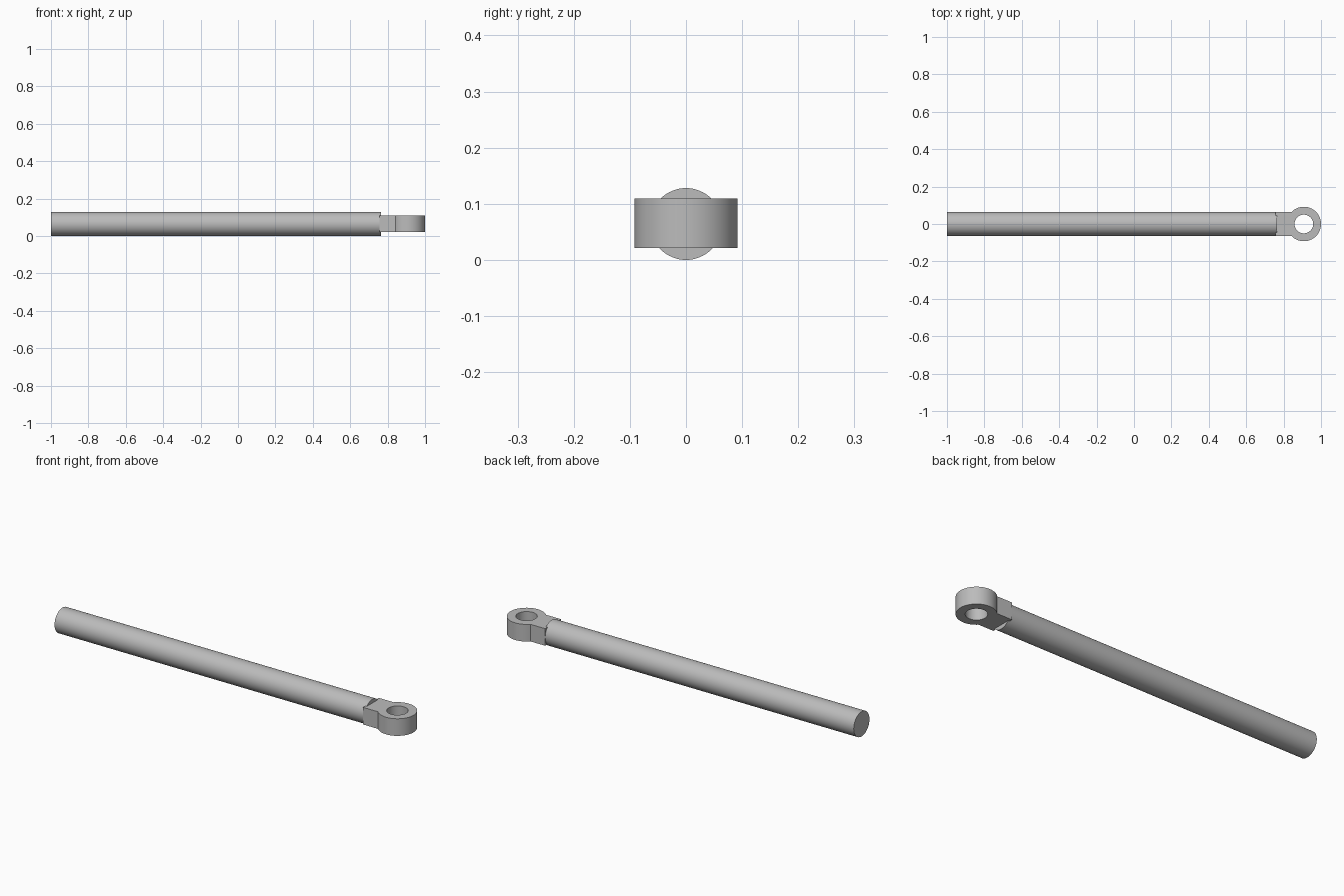
import bpy, bmesh, math

cube = bpy.data.objects.get("Cube")
if cube:
    bpy.data.objects.remove(cube, do_unlink=True)

ROD_R, ROD_END = 0.064, 0.765
EYE_X, EYE_R, HOLE_R = 0.908, 0.092, 0.05
THICK, NECK_START = 0.088, 0.757
SIDES = 64

steel = bpy.data.materials.new("light grey steel")
steel.use_nodes = True
grey = (0.5, 0.5, 0.5, 1)
steel.diffuse_color = grey
steel.node_tree.nodes["Principled BSDF"].inputs["Base Color"].default_value = grey


def finish(obj):
    """Weld, orient, colour and smooth a mesh part."""
    bm = bmesh.new()
    bm.from_mesh(obj.data)
    bmesh.ops.remove_doubles(bm, verts=bm.verts, dist=1e-5)
    bmesh.ops.recalc_face_normals(bm, faces=bm.faces)
    bm.to_mesh(obj.data)
    bm.free()
    obj.data.materials.clear()
    obj.data.materials.append(steel)
    bpy.ops.object.select_all(action='DESELECT')
    obj.select_set(True)
    bpy.context.view_layer.objects.active = obj
    bpy.ops.object.shade_smooth_by_angle(angle=math.radians(30))


def arc(radius, start, end, count):
    """Points along an arc round the eye centre."""
    return [(EYE_X + radius * math.cos(start + (end - start) * i / count),
             radius * math.sin(start + (end - start) * i / count))
            for i in range(count + 1)]


# Long round rod
bpy.ops.mesh.primitive_cylinder_add(
    vertices=SIDES, radius=ROD_R, depth=ROD_END + 1,
    location=((ROD_END - 1) / 2, 0, ROD_R), rotation=(0, math.pi / 2, 0))
rod = bpy.context.object
rod.name = "rod"
finish(rod)

# Flat eye with a square neck: outline and hole, extruded
join = math.pi - math.asin(ROD_R / EYE_R)
outline = [(NECK_START, -ROD_R)] + arc(EYE_R, -join, join, SIDES) + [(NECK_START, ROD_R)]
hole = arc(HOLE_R, 0, 2 * math.pi, SIDES)[:-1]

profile = bpy.data.curves.new("eye_end", 'CURVE')
profile.dimensions = '2D'
profile.fill_mode = 'BOTH'
profile.extrude = THICK / 2
for points in (outline, hole):
    spline = profile.splines.new('POLY')
    spline.points.add(len(points) - 1)
    for p, (x, y) in zip(spline.points, points):
        p.co = (x, y, 0, 1)
    spline.use_cyclic_u = True

eye = bpy.data.objects.new("eye_end", profile)
bpy.context.collection.objects.link(eye)
eye.location.z = ROD_R + 0.001
bpy.ops.object.select_all(action='DESELECT')
eye.select_set(True)
bpy.context.view_layer.objects.active = eye
bpy.ops.object.convert(target='MESH')
finish(bpy.context.object)
